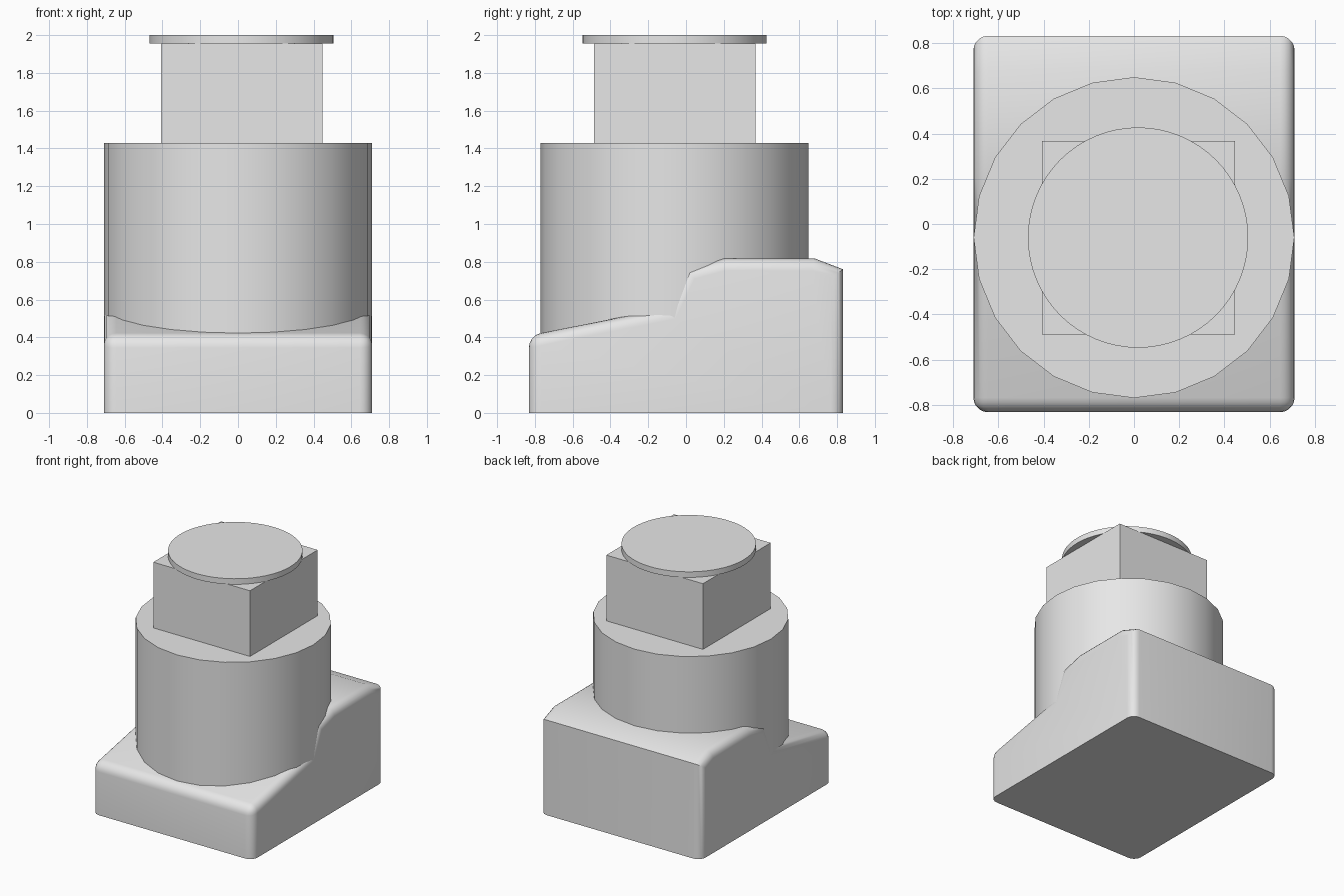
import bpy
import bmesh
from math import radians

if "Cube" in bpy.data.objects:
    bpy.data.objects.remove(bpy.data.objects["Cube"], do_unlink=True)

# One plain grey for the whole model
grey = bpy.data.materials.new("light_grey")
grey.use_nodes = True
grey.diffuse_color = (0.8, 0.8, 0.8, 1)
grey.node_tree.nodes["Principled BSDF"].inputs["Base Color"].default_value = grey.diffuse_color


def finish(obj, name, smooth_angle=None):
    obj.name = name
    obj.data.name = name
    obj.data.materials.append(grey)
    bpy.ops.object.select_all(action='DESELECT')
    bpy.context.view_layer.objects.active = obj
    obj.select_set(True)
    if smooth_angle:
        bpy.ops.object.shade_smooth_by_angle(angle=radians(smooth_angle))
    return obj


def drum(name, radius, x, y, bottom, top, sides):
    bpy.ops.mesh.primitive_cylinder_add(vertices=sides, radius=radius, depth=top - bottom,
                                        location=(x, y, (bottom + top) / 2))
    return finish(bpy.context.object, name, 35)


# Stepped base: side profile (y, z) extruded across x
half_width, half_length = 0.71, 0.832
profile = [(-half_length, 0), (-half_length, 0.41), (-0.10, 0.555), (0.0, 0.765),
           (0.20, 0.818), (0.68, 0.818), (half_length, 0.76), (half_length, 0)]
bm = bmesh.new()
outline = bm.faces.new([bm.verts.new((-half_width, y, z)) for y, z in profile])
extruded = bmesh.ops.extrude_face_region(bm, geom=[outline])["geom"]
bmesh.ops.translate(bm, vec=(2 * half_width, 0, 0),
                    verts=[v for v in extruded if isinstance(v, bmesh.types.BMVert)])
bmesh.ops.recalc_face_normals(bm, faces=bm.faces)


# Round the upright corners, the upper side edges and the front top edge
def is_rounded(edge):
    a, b = (v.co for v in edge.verts)
    if abs(a.x - b.x) > 0.1:
        return a.y < -0.8 and a.z > 0.1
    return max(a.z, b.z) > 0.1


bmesh.ops.bevel(bm, geom=[e for e in bm.edges if is_rounded(e)], offset=0.065,
                offset_type='OFFSET', segments=5, profile=0.5, affect='EDGES',
                clamp_overlap=True)
mesh = bpy.data.meshes.new("base")
bm.to_mesh(mesh)
bm.free()
base = bpy.data.objects.new("base", mesh)
bpy.context.collection.objects.link(base)
finish(base, "base", 30)

# Round body, square neck and thin cap disc
drum("body", 0.709, 0, -0.06, 0.3, 1.43, 24)

bpy.ops.mesh.primitive_cube_add(size=1, location=(0.02, -0.06, 1.69))
neck = bpy.context.object
neck.scale = (0.855, 0.855, 0.53)
bpy.ops.object.transform_apply(location=False, rotation=False, scale=True)
finish(neck, "neck")

drum("cap", 0.487, 0.018, -0.06, 1.955, 2.0, 64)
